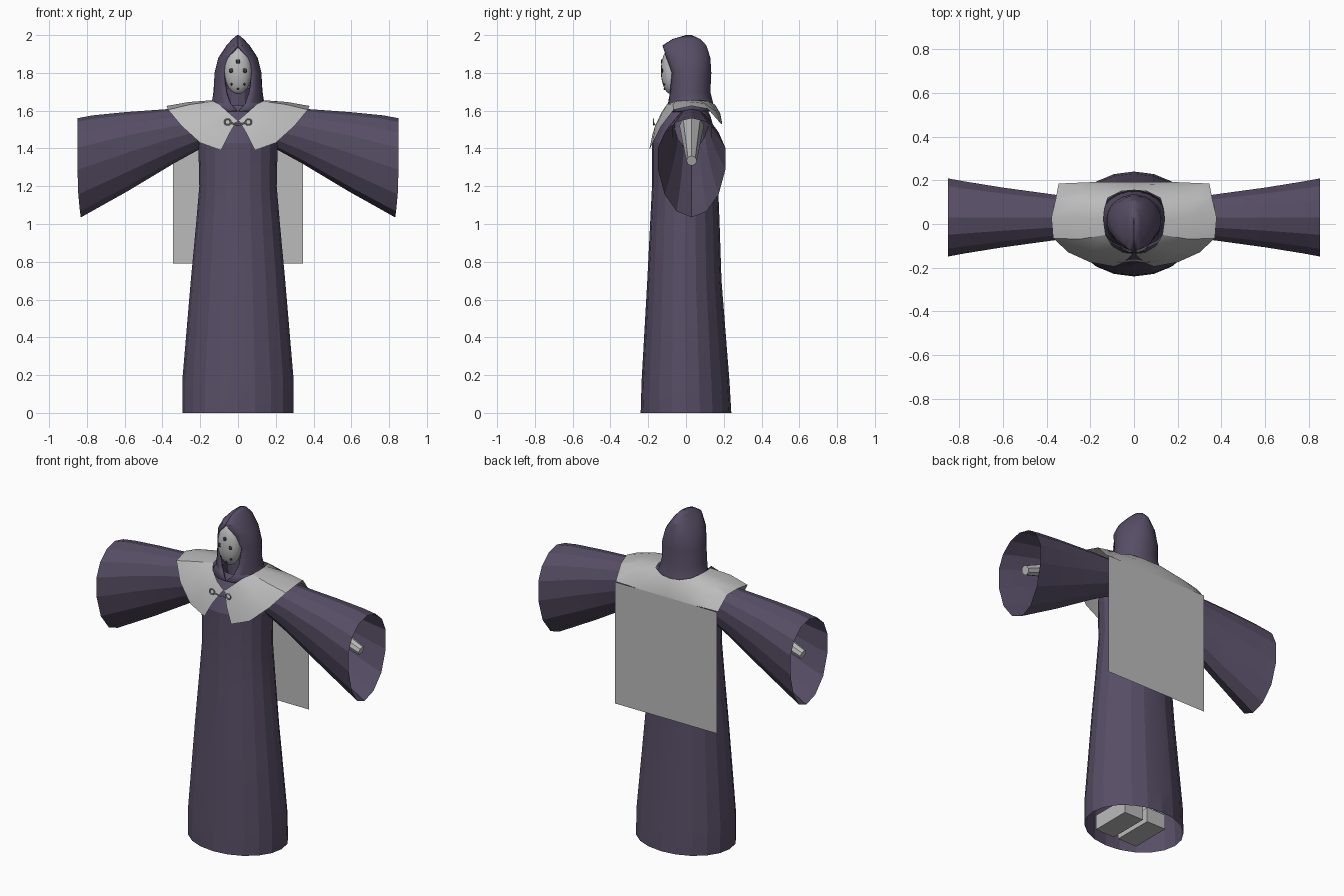
import bpy
from math import sin, cos, pi, asin
from mathutils import Vector

if "Cube" in bpy.data.objects:
    bpy.data.objects.remove(bpy.data.objects["Cube"])


def material(name, rgb):
    m = bpy.data.materials.new(name)
    m.use_nodes = True
    m.diffuse_color = (*rgb, 1)
    m.node_tree.nodes["Principled BSDF"].inputs["Base Color"].default_value = (*rgb, 1)
    return m


PURPLE = material("dusky purple cloth", (0.095, 0.075, 0.13))
GREY = material("pale grey", (0.5, 0.5, 0.5))
DARK = material("dark dots", (0.04, 0.035, 0.055))


def finish(ob, name, mat, smooth=None):
    ob.name = name
    ob.data.materials.append(mat)
    if smooth:
        bpy.ops.object.select_all(action='DESELECT')
        ob.select_set(True)
        bpy.context.view_layer.objects.active = ob
        bpy.ops.object.shade_smooth_by_angle(angle=smooth)
    return ob


def loft(name, rows, mat, closed=True, smooth=None):
    """Skin a list of equally long point rows."""
    n = len(rows[0])
    faces = []
    for r in range(len(rows) - 1):
        for i in range(n if closed else n - 1):
            j = (i + 1) % n
            faces.append((r * n + i, r * n + j, (r + 1) * n + j, (r + 1) * n + i))
    me = bpy.data.meshes.new(name)
    me.from_pydata([p for row in rows for p in row], [], faces)
    ob = bpy.data.objects.new(name, me)
    bpy.context.collection.objects.link(ob)
    return finish(ob, name, mat, smooth)


def ring(z, rx, front, back, gap=0.0, n=20, closed=True):
    """Oval at height z, starting at the front, with an optional front gap."""
    cy, ry = (front + back) / 2, (back - front) / 2
    a = asin(min(gap / rx, 1))
    steps = n if closed else n - 1
    return [(rx * sin(t), cy - ry * cos(t), z)
            for t in (a + (2 * pi - 2 * a) * i / steps for i in range(n))]


def cone_between(name, a, b, r1, r2, mat, sides=8):
    a, b = Vector(a), Vector(b)
    bpy.ops.mesh.primitive_cone_add(vertices=sides, radius1=r1, radius2=r2,
                                    depth=(b - a).length, location=(a + b) / 2)
    ob = bpy.context.object
    ob.rotation_euler = (b - a).to_track_quat('Z', 'Y').to_euler()
    return finish(ob, name, mat)


def ball(name, loc, scale, mat, seg=16):
    bpy.ops.mesh.primitive_uv_sphere_add(segments=seg, ring_count=seg // 2 + 2,
                                         radius=1, location=loc)
    bpy.context.object.scale = scale
    return finish(bpy.context.object, name, mat, 0.6)


# Long robe, open at the hem
robe = [(0, .295, -.24, .24), (.17, .295, -.235, .23), (.7, .25, -.205, .188),
        (1.0, .222, -.19, .178), (1.2, .205, -.18, .17), (1.43, .21, -.18, .165),
        (1.5, .19, -.15, .15), (1.57, .15, -.12, .13), (1.63, .1, -.08, .1)]
loft("robe", [ring(*r) for r in robe], PURPLE, smooth=0.25)

# Hood with an arched face opening
hood = [(1.6, .165, -.12, .155, .005), (1.64, .14, -.1, .145, .04),
        (1.7, .13, -.1, .13, .065), (1.8, .125, -.1, .135, .077),
        (1.88, .105, -.125, .13, .058), (1.945, .062, -.125, .11, .003),
        (1.98, .03, -.07, .075, .001), (2.0, .005, 0, .03, .001)]
hood_ob = loft("hood", [ring(*r, closed=False) for r in hood], PURPLE,
               closed=False, smooth=0.4)
thick = hood_ob.modifiers.new("cloth thickness", 'SOLIDIFY')
thick.thickness = 0.012
thick.offset = -1
cone_between("neck", (0, .02, 1.5), (0, .02, 1.72), .075, .07, PURPLE, 12)

# Mask with dark dots
ball("mask", (0, -.08, 1.81), (.072, .053, .122), GREY, 20)
for k, (x, z) in enumerate([(0, 1.86), (-.036, 1.812), (.036, 1.812), (-.034, 1.74),
                            (.034, 1.74), (0, 1.715)]):
    y = -.08 - .053 * max(1 - (x / .072) ** 2 - ((z - 1.81) / .122) ** 2, 0) ** .5
    size = .012 if k < 3 else .006
    ball(f"mask_dot_{k + 1}", (x, y, z), (size, .005, size), DARK, 8)

# Shoulder cape: half outlines at neck and hem, mirrored across the front slit
neck_line = [(.004, -.135, 1.55), (.05, -.13, 1.59), (.1, -.1, 1.635), (.13, -.05, 1.65),
             (.14, .02, 1.655), (.135, .07, 1.655), (.12, .12, 1.65), (.06, .15, 1.635),
             (0, .155, 1.63)]
hem_line = [(.09, -.195, 1.39), (.2, -.175, 1.43), (.3, -.13, 1.52), (.37, -.065, 1.605),
            (.378, .03, 1.625), (.358, .115, 1.61), (.345, .185, 1.53), (.18, .192, 1.53),
            (0, .192, 1.53)]


def mirrored(half):
    return half + [(-x, y, z) for x, y, z in reversed(half[:-1])]


middle = [tuple((Vector(a) + Vector(b)) / 2 + Vector((0, -.012 if a[1] < 0 else .008, .006)))
          for a, b in zip(neck_line, hem_line)]
middle[-1] = (0, *middle[-1][1:])
loft("shoulder_cape", [mirrored(r) for r in (neck_line, middle, hem_line)], GREY,
     closed=False, smooth=0.5)

# Straight cape hanging down the back
xs = (.345, .18, 0, -.18, -.345)
loft("back_cape", [[(x, .192, z) for x in xs] for z in (1.53, 1.15, .79)], GREY, closed=False)

# Clasp
for side, label in ((1, "left"), (-1, "right")):
    bpy.ops.mesh.primitive_torus_add(major_radius=.016, minor_radius=.004, major_segments=14,
                                     minor_segments=6, location=(side * .055, -.172, 1.54),
                                     rotation=(pi / 2, 0, 0))
    finish(bpy.context.object, label + "_clasp_ring", GREY, 0.8)
    cone_between(label + "_clasp_cord", (side * .04, -.172, 1.535), (0, -.165, 1.525),
                 .004, .004, GREY, 6)


# Wide sleeves with drooping cuffs
def sleeve_row(side, x, half, top, mid, low, n=14):
    pts = []
    for i in range(n):
        t = 2 * pi * i / n
        c = cos(t)
        z = mid + c * ((top - mid) if c > 0 else (mid - low))
        pts.append((side * (x - (.018 * max(-c, 0) ** 3)), .03 + half * sin(t), z))
    return pts


sleeve = [(.14, .09, 1.61, 1.53, 1.44), (.35, .105, 1.61, 1.49, 1.325),
          (.6, .14, 1.592, 1.43, 1.175), (.77, .168, 1.575, 1.38, 1.08),
          (.85, .183, 1.56, 1.36, 1.035)]
for side, label in ((1, "left"), (-1, "right")):
    loft(label + "_sleeve", [sleeve_row(side, *s) for s in sleeve], PURPLE, smooth=0.25)
    # Arm inside the sleeve, then leg and foot under the robe
    cone_between(label + "_arm", (side * .3, .03, 1.52), (side * .81, .03, 1.335),
                 .065, .028, GREY)
    cone_between(label + "_leg", (side * .08, .02, .08), (side * .08, .02, .8),
                 .05, .07, GREY)
    bpy.ops.mesh.primitive_cube_add(size=1, location=(side * .08, -.03, .055))
    bpy.context.object.scale = (.13, .25, .09)
    finish(bpy.context.object, label + "_foot", GREY)
